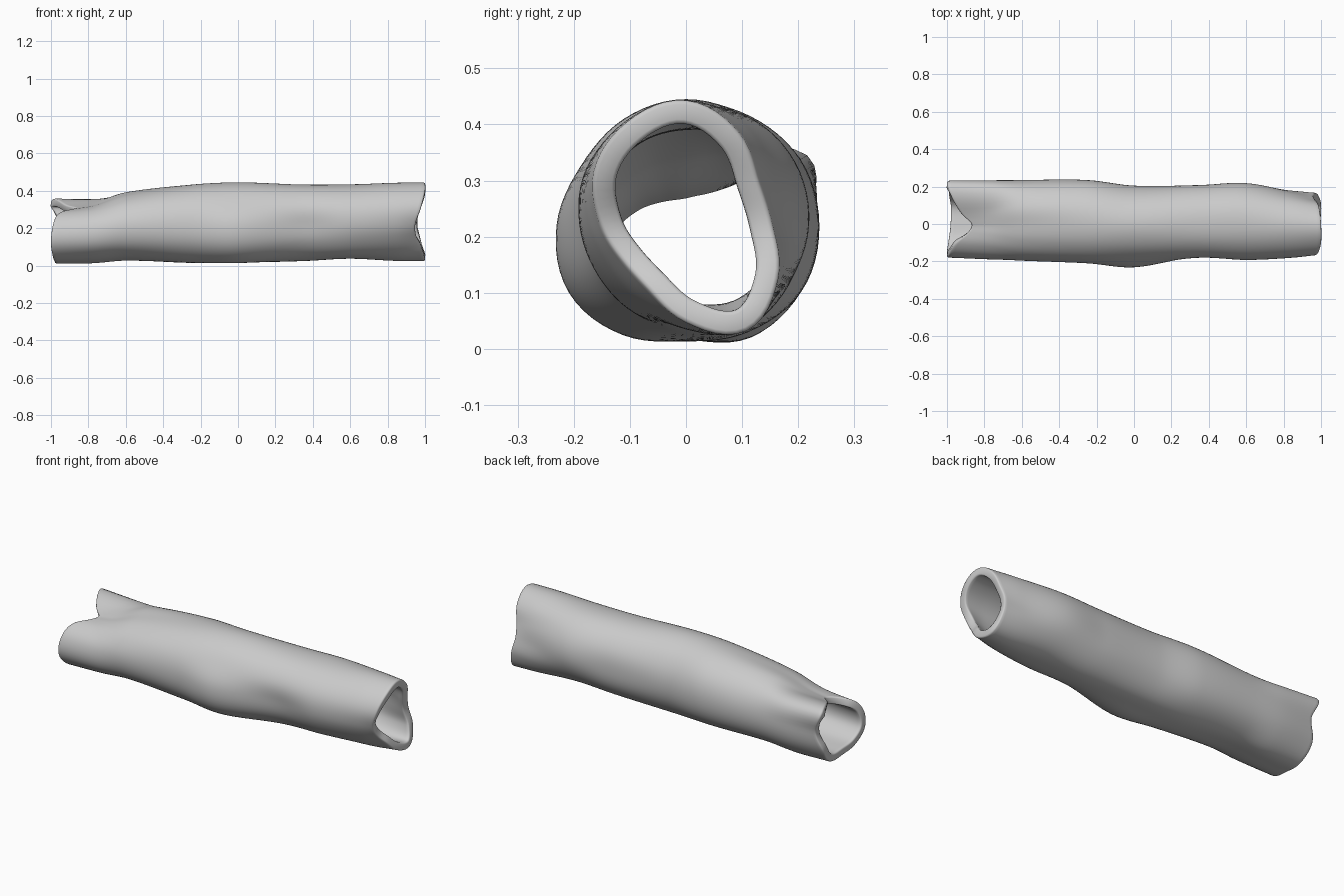
import bpy, bmesh, math

if "Cube" in bpy.data.objects:
    bpy.data.objects.remove(bpy.data.objects["Cube"])

AXIS_Z = 0.22
RINGS, SIDES = 90, 72

# Outer radius every 30 degrees (from +y, turning towards +z) at stations along x
SECTIONS = [
    (-1.00, (.212, .250, .120, .080, .085, .120, .165, .200, .205, .203, .228, .218)),
    (-0.78, (.232, .238, .138, .103, .110, .140, .180, .205, .200, .200, .230, .236)),
    (-0.60, (.235, .228, .195, .163, .165, .180, .195, .200, .190, .188, .215, .235)),
    (-0.25, (.235, .235, .225, .212, .210, .210, .210, .215, .210, .205, .220, .235)),
    (0.00, (.205, .210, .220, .225, .220, .215, .230, .240, .225, .205, .216, .210)),
    (0.35, (.208, .218, .220, .213, .210, .200, .175, .178, .185, .193, .210, .212)),
    (0.60, (.218, .223, .223, .214, .210, .205, .190, .180, .180, .180, .200, .208)),
    (0.85, (.172, .180, .208, .223, .215, .200, .172, .155, .160, .185, .213, .198)),
    (1.00, (.147, .142, .188, .223, .212, .188, .140, .116, .128, .172, .217, .188)),
]
# How far each open end is worn back, every 30 degrees
LEFT_WEAR = (.04, 0, .07, .13, .11, .04, .01, 0, .01, .02, .02, .01)
RIGHT_WEAR = (.04, .03, .01, 0, 0, .02, .05, .045, .02, .005, 0, .02)


def hermite(a, b, ma, mb, t):
    t2, t3 = t * t, t * t * t
    return ((2*t3 - 3*t2 + 1) * a + (t3 - 2*t2 + t) * ma
            + (3*t2 - 2*t3) * b + (t3 - t2) * mb)


def around(vals, u):
    """Smooth periodic lookup, u in 0..1."""
    n = len(vals)
    i = int(u * n)
    t = u * n - i
    p = [vals[(i + k) % n] for k in (-1, 0, 1, 2)]
    return hermite(p[1], p[2], (p[2] - p[0]) / 2, (p[3] - p[1]) / 2, t)


def along(x, u):
    """Radius at position x and turn u, smooth through the stations."""
    xs = [s[0] for s in SECTIONS]
    rs = [around(s[1], u) for s in SECTIONS]
    last = len(xs) - 1
    i = max(k for k in range(last) if xs[k] <= x)

    def slope(k):
        a, b = max(k - 1, 0), min(k + 1, last)
        return (rs[b] - rs[a]) / (xs[b] - xs[a])
    h = xs[i + 1] - xs[i]
    return hermite(rs[i], rs[i + 1], slope(i) * h, slope(i + 1) * h, (x - xs[i]) / h)


# Log skin: rings of points joined into an open tube
bm = bmesh.new()
rings = []
for i in range(RINGS + 1):
    x = min(1.0, -1 + 2 * i / RINGS)
    fade_l = max(0, 1 - (x + 1) / 0.45) ** 2
    fade_r = max(0, 1 - (1 - x) / 0.3) ** 2
    ring = []
    for j in range(SIDES):
        u = j / SIDES
        px = x + around(LEFT_WEAR, u) * fade_l - around(RIGHT_WEAR, u) * fade_r
        r = along(max(-1, min(1, px)), u)
        a = u * math.tau
        ring.append(bm.verts.new((px, r * math.cos(a), AXIS_Z + r * math.sin(a))))
    rings.append(ring)
for ra, rb in zip(rings, rings[1:]):
    for j in range(SIDES):
        k = (j + 1) % SIDES
        bm.faces.new((ra[j], ra[k], rb[k], rb[j]))
bmesh.ops.recalc_face_normals(bm, faces=bm.faces)

mesh = bpy.data.meshes.new("hollow_log")
bm.to_mesh(mesh)
bm.free()
log = bpy.data.objects.new("hollow_log", mesh)
bpy.context.collection.objects.link(log)

# Wall thickness and softened rims
wall = log.modifiers.new("wall", 'SOLIDIFY')
wall.thickness = 0.042
wall.offset = -1
rim = log.modifiers.new("rim", 'BEVEL')
rim.width = 0.01
rim.segments = 2
rim.limit_method = 'ANGLE'
rim.angle_limit = math.radians(50)

bpy.context.view_layer.objects.active = log
log.select_set(True)
bpy.ops.object.shade_smooth_by_angle(angle=math.radians(40))
